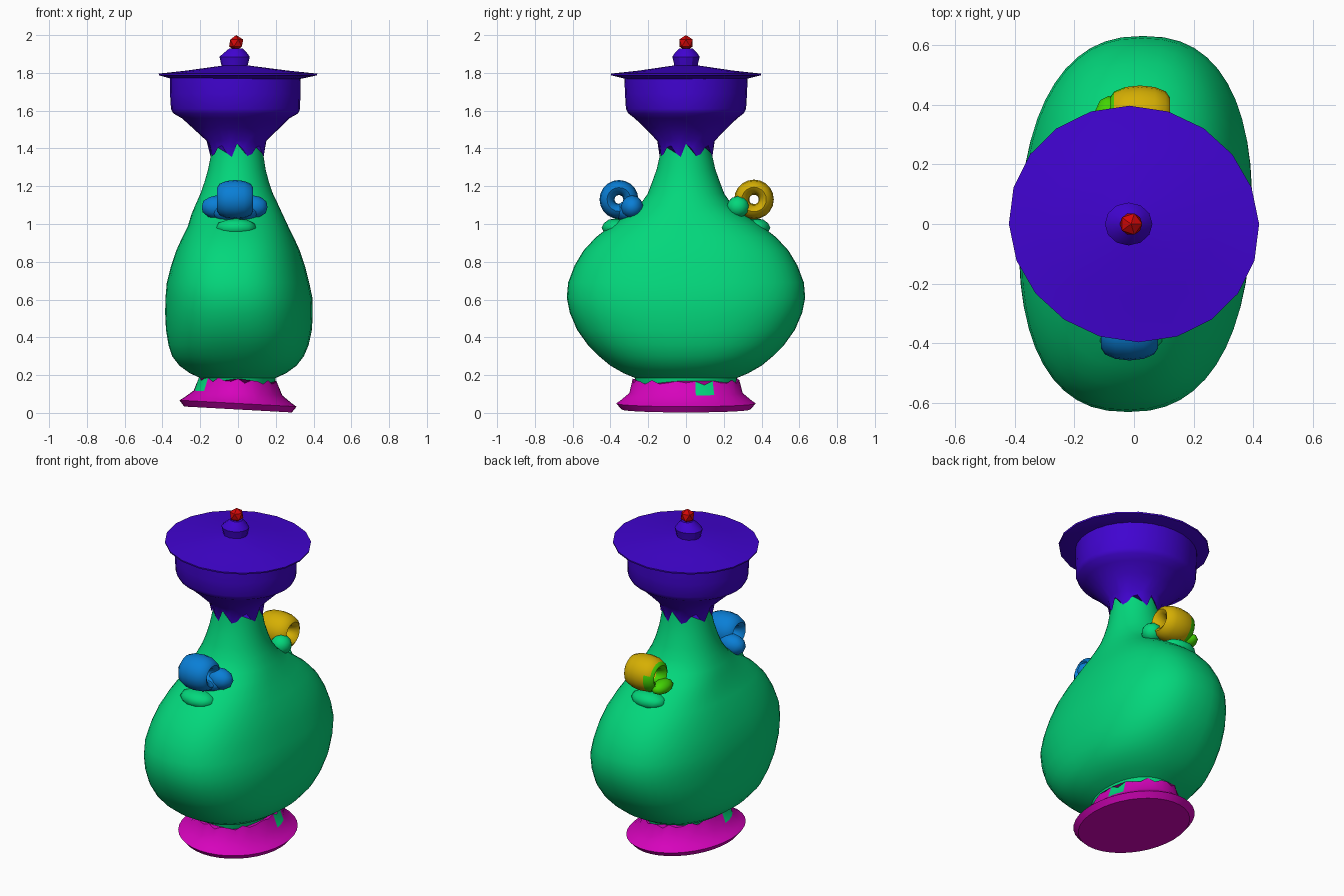
import bpy, bmesh
from math import sin, cos, pi, radians, copysign
from mathutils import Matrix, Vector

if "Cube" in bpy.data.objects:
    bpy.data.objects.remove(bpy.data.objects["Cube"], do_unlink=True)


def material(name, rgb):
    m = bpy.data.materials.new(name)
    m.use_nodes = True
    m.diffuse_color = (*rgb, 1)
    m.node_tree.nodes["Principled BSDF"].inputs["Base Color"].default_value = (*rgb, 1)
    return m


GREEN = material("jade green", (0.001, 0.68, 0.2))
PURPLE = material("violet", (0.052, 0.001, 0.63))
BLUE = material("sky blue", (0.003, 0.21, 0.67))
YELLOW = material("golden yellow", (0.67, 0.43, 0.001))
LIME = material("lime", (0.055, 0.65, 0.001))
MAGENTA = material("magenta", (0.67, 0.001, 0.5))
RED = material("red", (0.65, 0.002, 0.002))


def finish(name, bm, mats, smooth=40, rule=None):
    """Turn a bmesh into an object; rule(face centre) gives the material slot."""
    bmesh.ops.recalc_face_normals(bm, faces=bm.faces)
    if rule:
        for f in bm.faces:
            f.material_index = rule(f.calc_center_median())
    me = bpy.data.meshes.new(name)
    bm.to_mesh(me)
    bm.free()
    for m in mats:
        me.materials.append(m)
    ob = bpy.data.objects.new(name, me)
    bpy.context.collection.objects.link(ob)
    if smooth:
        bpy.ops.object.select_all(action="DESELECT")
        ob.select_set(True)
        bpy.context.view_layer.objects.active = ob
        bpy.ops.object.shade_smooth_by_angle(angle=radians(smooth))


def loft(name, rings, mats, seg=40, smooth=40, shape=None, rule=None, boxy=None):
    """Stack of ovals (z, rx, ry, centre x), capped; boxy(z) squares them off."""
    bm = bmesh.new()
    loops = []
    for k, (z, rx, ry, cx) in enumerate(rings):
        e = 2 / (2 + boxy(z)) if boxy else 1
        loop = []
        for i in range(seg):
            c, s = cos(2 * pi * i / seg), sin(2 * pi * i / seg)
            p = Vector((cx + rx * copysign(abs(c) ** e, c), ry * copysign(abs(s) ** e, s), z))
            loop.append(bm.verts.new(shape(p, k, i) if shape else p))
        loops.append(loop)
    for lo, hi in zip(loops, loops[1:]):
        for i in range(seg):
            j = (i + 1) % seg
            bm.faces.new((lo[i], lo[j], hi[j], hi[i]))
    bm.faces.new(loops[0][::-1])
    bm.faces.new(loops[-1])
    finish(name, bm, mats, smooth, rule)


def ellipsoid(name, centre, radii, mat):
    bm = bmesh.new()
    bmesh.ops.create_icosphere(bm, subdivisions=2, radius=1)
    bm.transform(Matrix.Translation(centre) @ Matrix.Diagonal((*radii, 1)))
    finish(name, bm, [mat])


def ring(name, centre, major, minor, half_width, mats, rule=None):
    """Wide ring whose hole runs along x."""
    bm = bmesh.new()
    n, m = 20, 12
    grid = [[bm.verts.new(Vector(centre) + Vector((
        half_width * sin(2 * pi * j / m),
        (major + minor * cos(2 * pi * j / m)) * cos(2 * pi * i / n),
        (major + minor * cos(2 * pi * j / m)) * sin(2 * pi * i / n))))
        for j in range(m)] for i in range(n)]
    for i in range(n):
        for j in range(m):
            u, v = (i + 1) % n, (j + 1) % m
            bm.faces.new((grid[i][j], grid[u][j], grid[u][v], grid[i][v]))
    finish(name, bm, mats, 50, rule)


# Flattened flask body: full-cornered belly, round neck, slight skew
def belly(z):
    return 0.4 * max(0, min(1, (1.2 - z) / 0.3, (z - 0.13) / 0.15))


def body_shape(p, k, i):
    p.x += 0.1 * belly(p.z) * p.y
    return p


loft("body", [
    (0.13, 0.19, 0.26, 0), (0.185, 0.2, 0.27, 0), (0.21, 0.255, 0.33, 0),
    (0.25, 0.31, 0.4, 0), (0.3, 0.348, 0.46, 0), (0.36, 0.37, 0.52, 0.003),
    (0.44, 0.385, 0.577, 0.005), (0.53, 0.389, 0.615, 0.005), (0.61, 0.387, 0.631, 0.005),
    (0.69, 0.375, 0.624, 0), (0.78, 0.352, 0.59, 0), (0.86, 0.325, 0.542, 0),
    (0.93, 0.294, 0.477, 0), (0.99, 0.265, 0.4, 0), (1.05, 0.242, 0.31, -0.005),
    (1.1, 0.22, 0.245, -0.006), (1.16, 0.192, 0.203, -0.007), (1.22, 0.171, 0.18, -0.007),
    (1.29, 0.152, 0.155, -0.006), (1.38, 0.136, 0.135, -0.004), (1.45, 0.13, 0.13, -0.003)],
    [GREEN], seg=48, shape=body_shape, boxy=belly)


# Flared, slightly tilted foot with an uneven upper border and two green patches
def foot_shape(p, k, i):
    p.z -= 0.055 * p.x
    if k == 4:
        p.z += 0.012 * sin(2.4 * i)
    return p


def foot_rule(c):
    front_patch = c.x < -0.14 and -0.2 < c.y < -0.05
    side_patch = c.x > 0.1 and 0.07 < c.y < 0.16
    return 1 if c.z > 0.1 and (front_patch or side_patch) else 0


loft("foot", [
    (0.018, 0.285, 0.34, 0), (0.05, 0.31, 0.37, 0), (0.066, 0.285, 0.347, 0),
    (0.105, 0.235, 0.3, 0), (0.17, 0.207, 0.282, 0)],
    [MAGENTA, GREEN], seg=36, shape=foot_shape, rule=foot_rule)


# Funnel and collar with a jagged lower edge
def collar_shape(p, k, i):
    if k == 0:
        p.z += (0.04, 0.015, -0.025, -0.015, 0.02, 0.03, -0.01, -0.03)[i % 8]
    return p


loft("collar", [
    (1.385, 0.143, 0.142, -0.005), (1.44, 0.158, 0.152, -0.008), (1.51, 0.232, 0.22, -0.01),
    (1.56, 0.285, 0.272, -0.012), (1.585, 0.33, 0.305, -0.012), (1.61, 0.342, 0.318, -0.013),
    (1.69, 0.345, 0.323, -0.015), (1.765, 0.346, 0.326, -0.015), (1.79, 0.345, 0.325, -0.015)],
    [PURPLE], seg=32, shape=collar_shape)


# Wide shallow lid
def lid_shape(p, k, i):
    p.x -= 0.04 * p.y
    return p


loft("lid", [
    (1.768, 0.34, 0.32, -0.01), (1.787, 0.418, 0.396, 0), (1.796, 0.42, 0.397, 0),
    (1.812, 0.27, 0.25, -0.005), (1.84, 0.06, 0.06, -0.012)],
    [PURPLE], seg=20, smooth=30, shape=lid_shape)

# Knob and its faceted bead
loft("knob", [
    (1.825, 0.065, 0.06, -0.018), (1.85, 0.072, 0.064, -0.018), (1.885, 0.08, 0.072, -0.018),
    (1.905, 0.062, 0.06, -0.014), (1.93, 0.035, 0.035, -0.01)],
    [PURPLE], seg=12, smooth=30)
bm = bmesh.new()
bmesh.ops.create_icosphere(bm, subdivisions=1, radius=0.042)
bm.transform(Matrix.Translation((-0.01, 0, 1.958)))
finish("bead", bm, [RED], smooth=0)

# Front handle: ring held by knots
ring("front_ring", (-0.015, -0.355, 1.13), 0.063, 0.04, 0.095, [BLUE])
for side, label in ((-1, "right"), (1, "left")):
    ellipsoid(f"front_knot_{label}", (-0.018 + side * 0.095, -0.285, 1.09),
              (0.083, 0.06, 0.062), BLUE)
ellipsoid("front_knot_middle", (-0.015, -0.3, 1.065), (0.13, 0.08, 0.06), BLUE)

# Back handle: ring with a lime flank, one lime and one green knot
ring("back_ring", (0.02, 0.36, 1.13), 0.065, 0.04, 0.1, [YELLOW, LIME],
     rule=lambda c: 1 if c.x < (-0.01 if c.z < 1.16 else -0.05) else 0)
ellipsoid("back_knot_right", (-0.085, 0.35, 1.068), (0.05, 0.08, 0.04), LIME)
ellipsoid("back_knot_left", (0.1, 0.275, 1.09), (0.06, 0.06, 0.058), GREEN)

# Shoulder ledges below the handles
for side, label in ((-1, "front"), (1, "back")):
    ellipsoid(f"{label}_ledge", (-0.01, side * 0.372, 0.98), (0.11, 0.075, 0.05), GREEN)
